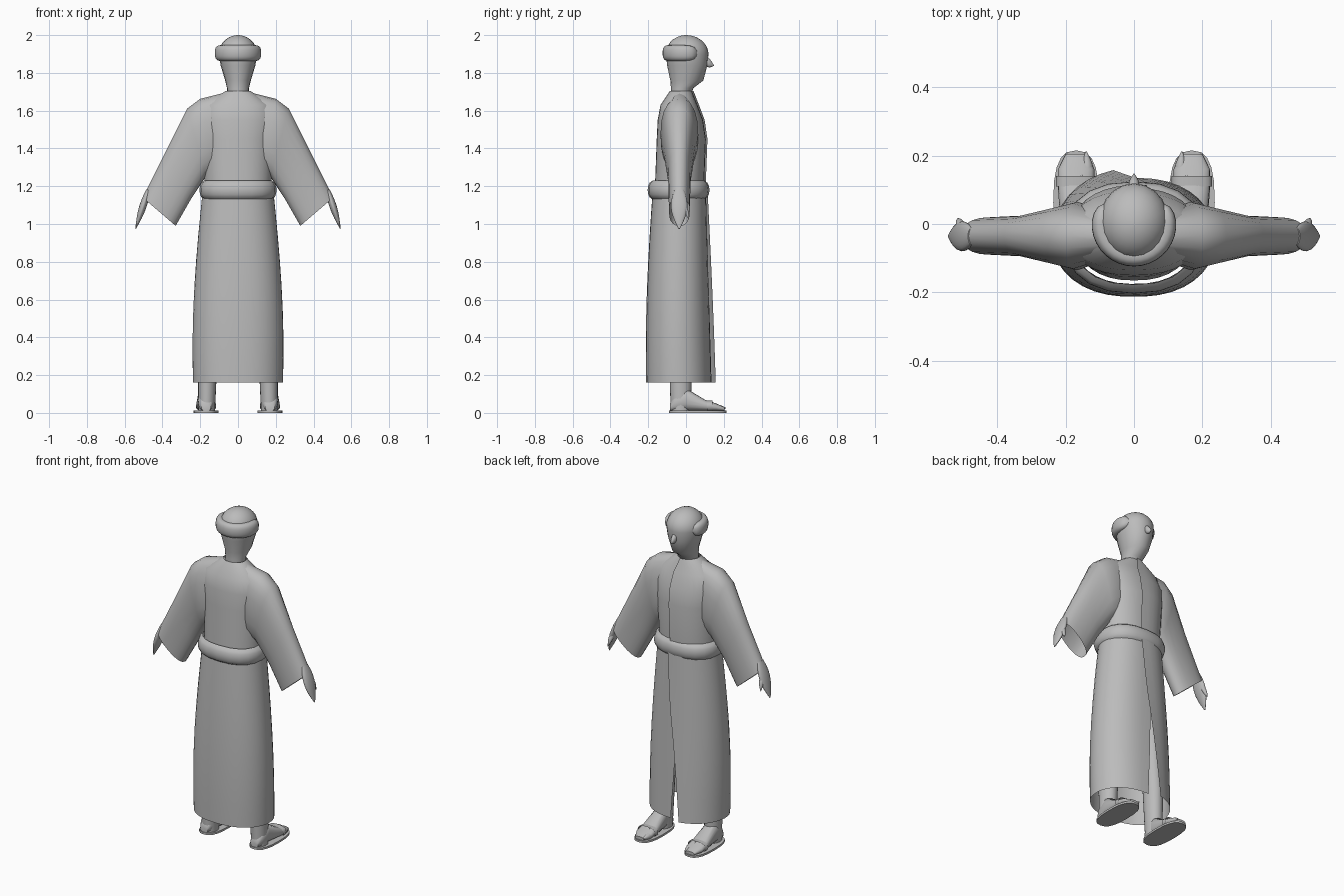
import bpy, bmesh
from math import sin, cos, pi, copysign, radians
from mathutils import Vector

if "Cube" in bpy.data.objects:
    bpy.data.objects.remove(bpy.data.objects["Cube"])

grey = (0.5, 0.5, 0.5, 1)
cloth = bpy.data.materials.new("plain grey")
cloth.use_nodes = True
cloth.diffuse_color = grey
cloth.node_tree.nodes["Principled BSDF"].inputs["Base Color"].default_value = grey

X, Y, Z = Vector((1, 0, 0)), Vector((0, 1, 0)), Vector((0, 0, 1))


def loft(name, rings, closed=True, caps=True):
    """Skin a list of equal-length point rings into one smooth object."""
    bm = bmesh.new()
    rows = [[bm.verts.new(point) for point in ring] for ring in rings]
    count = len(rows[0])
    for low, high in zip(rows, rows[1:]):
        for i in range(count if closed else count - 1):
            j = (i + 1) % count
            bm.faces.new((low[i], low[j], high[j], high[i]))
    if caps:
        bm.faces.new(rows[0])
        bm.faces.new(rows[-1])
    bmesh.ops.recalc_face_normals(bm, faces=bm.faces)
    mesh = bpy.data.meshes.new(name)
    bm.to_mesh(mesh)
    bm.free()
    mesh.materials.append(cloth)
    obj = bpy.data.objects.new(name, mesh)
    bpy.context.collection.objects.link(obj)
    bpy.ops.object.select_all(action="DESELECT")
    obj.select_set(True)
    bpy.context.view_layer.objects.active = obj
    bpy.ops.object.shade_smooth_by_angle(angle=radians(50))


def steps(count):
    """Even fractions from zero to one."""
    return [i / count for i in range(count + 1)]


def soft(value, power):
    return copysign(abs(value) ** power, value)


def oval(centre, u, v, power=1, count=20):
    """Ring about centre with half axes u and v; a power below one squares it."""
    turns = [2 * pi * i / count for i in range(count)]
    return [centre + u * soft(cos(t), power) + v * soft(sin(t), power) for t in turns]


def level(z, width, back, front, x=0, power=1):
    """Horizontal oval between a back and a front limit."""
    centre = X * x + Y * (back + front) / 2 + Z * z
    return oval(centre, X * width, Y * (front - back) / 2, power)


def wrap(z, width, back, front, start, end, lift):
    """Open ring wound once round the body, its last edge lifted over the first."""
    points = []
    for k in steps(36):
        turn = start + (2 * pi + end - start) * k
        y = (back + front) / 2 + cos(turn) * (front - back) / 2
        over = lift * max(0, 5 * k - 4)
        points.append(X * width * soft(sin(turn), 0.85) + Y * (y + over) + Z * z)
    return points


def spindle(name, start, end, thick, deep, side):
    """Rounded tapering form from start to end; deep is measured along side."""
    start, end = Vector(start), Vector(end)
    across = (end - start).cross(side).normalized()
    rings = []
    for k in steps(7):
        size = sin(0.6 + 2.45 * k)
        rings.append(oval(start.lerp(end, k), across * thick * size, side * deep * size))
    loft(name, rings)


# Skirt: flares towards the hem, where the front opening parts
skirt = []
for k in steps(8):
    flare = sin(0.6 * pi * k)
    skirt.append(wrap(z=1.2 - 1.04 * k, width=0.185 + 0.056 * flare,
                      back=-0.175 - 0.038 * flare, front=0.105 + 0.03 * k,
                      start=0.14 * k - 0.12, end=0.18 - 0.38 * k, lift=0.01 + 0.016 * k))
loft("skirt", skirt, closed=False, caps=False)

# Bodice, crossing over at the chest
bodice = ((1.18, 0.175, -0.165, 0.095), (1.45, 0.19, -0.155, 0.105), (1.55, 0.2, -0.15, 0.09),
          (1.63, 0.18, -0.135, 0.06), (1.705, 0.065, -0.085, 0.03))
loft("bodice", [wrap(*row, start=-0.15, end=0.15, lift=0.01) for row in bodice],
     closed=False, caps=False)

# Rounded belt
belt = []
for k in steps(8):
    bulge = 0.026 * sin(pi * k) ** 0.5 if 0 < k < 1 else 0
    belt.append(level(1.13 + 0.1 * k, 0.178 + bulge, -0.177 - bulge, 0.098 + bulge, power=0.85))
loft("belt", belt, caps=False)

# Neck and jaw, closed by a dome
head = [level(*row) for row in ((1.66, 0.055, -0.08, 0.015), (1.72, 0.058, -0.08, 0.04),
                                (1.76, 0.068, -0.083, 0.092), (1.84, 0.092, -0.1, 0.113))]
for k in steps(7):
    size = cos(1.5 * k)
    head.append(level(1.9 + 0.1 * sin(1.5 * k), 0.102 * size, -0.107 * size, 0.119 * size))
loft("head", head)
spindle("nose", (0, 0.09, 1.87), (0, 0.147, 1.84), thick=0.016, deep=0.026, side=Z)

# Roll of hair around the back of the head, with rounded ends
roll = []
for k in steps(24):
    turn = 2.2 * (2 * k - 1)
    out = X * sin(turn) - Y * cos(turn)
    size = max(0.1, 1 - abs(2 * k - 1) ** 10) ** 0.5
    roll.append(oval(out * 0.094 + Z * 1.905, out * 0.03 * size, Z * 0.042 * size, power=0.8))
loft("hair_roll", roll)

for side, s in (("left", 1), ("right", -1)):
    # Wide sleeve: each section runs from its upper to its lower edge
    sleeve = []
    for top, bottom, depth in (((0.05, 1.7), (0.06, 1.3), 0.06),
                               ((0.2, 1.663), (0.13, 1.28), 0.1),
                               ((0.27, 1.61), (0.17, 1.25), 0.085),
                               ((0.38, 1.39), (0.25, 1.13), 0.06),
                               ((0.505, 1.14), (0.33, 0.99), 0.055)):
        upper = X * s * top[0] + Z * top[1]
        lower = X * s * bottom[0] + Z * bottom[1]
        sleeve.append(oval((upper + lower) / 2 - Y * 0.035, (upper - lower) / 2, Y * depth, 0.85))
    loft(side + "_sleeve", sleeve, caps=False)

    # Hand and thumb
    spindle(side + "_hand", (s * 0.475, -0.036, 1.18), (s * 0.542, -0.036, 0.975),
            thick=0.019, deep=0.044, side=Y)
    spindle(side + "_thumb", (s * 0.5, -0.015, 1.11), (s * 0.515, 0.016, 1.025),
            thick=0.013, deep=0.013, side=Y)

    # Leg, narrowing to the ankle
    leg = [level(z, w, -0.028 - 1.2 * w, 1.2 * w - 0.028, x=s * x)
           for z, x, w in ((1.1, 0.1, 0.07), (0.3, 0.16, 0.052), (0.012, 0.166, 0.044))]
    loft(side + "_leg", leg)

    # Foot: sections from heel to toes, flat underneath
    foot = []
    for y, w, height in ((-0.085, 0.025, 0.04), (-0.06, 0.04, 0.08), (0, 0.045, 0.12),
                         (0.1, 0.053, 0.06), (0.16, 0.053, 0.04), (0.205, 0.03, 0.02)):
        centre = X * s * 0.169 + Y * y + Z * (0.01 + height / 2)
        foot.append(oval(centre, X * w, Z * height / 2, power=0.8))
    loft(side + "_foot", foot)
    spindle(side + "_big_toe", (s * 0.134, 0.12, 0.028), (s * 0.14, 0.212, 0.026),
            thick=0.018, deep=0.018, side=Z)

    # Sandal: thin sole, strap across the foot and a thong between the toes
    loft(side + "_sole", [level(z, 0.067, -0.09, 0.215, x=s * 0.169, power=0.75)
                          for z in (0, 0.012)])
    loft(side + "_strap", [oval(X * s * 0.169 + Y * y + Z * 0.036, X * 0.059, Z * 0.03, 0.8)
                           for y in (0.11, 0.14)], caps=False)
    spindle(side + "_thong", (s * 0.155, 0.13, 0.06), (s * 0.153, 0.18, 0.02),
            thick=0.006, deep=0.006, side=X)
